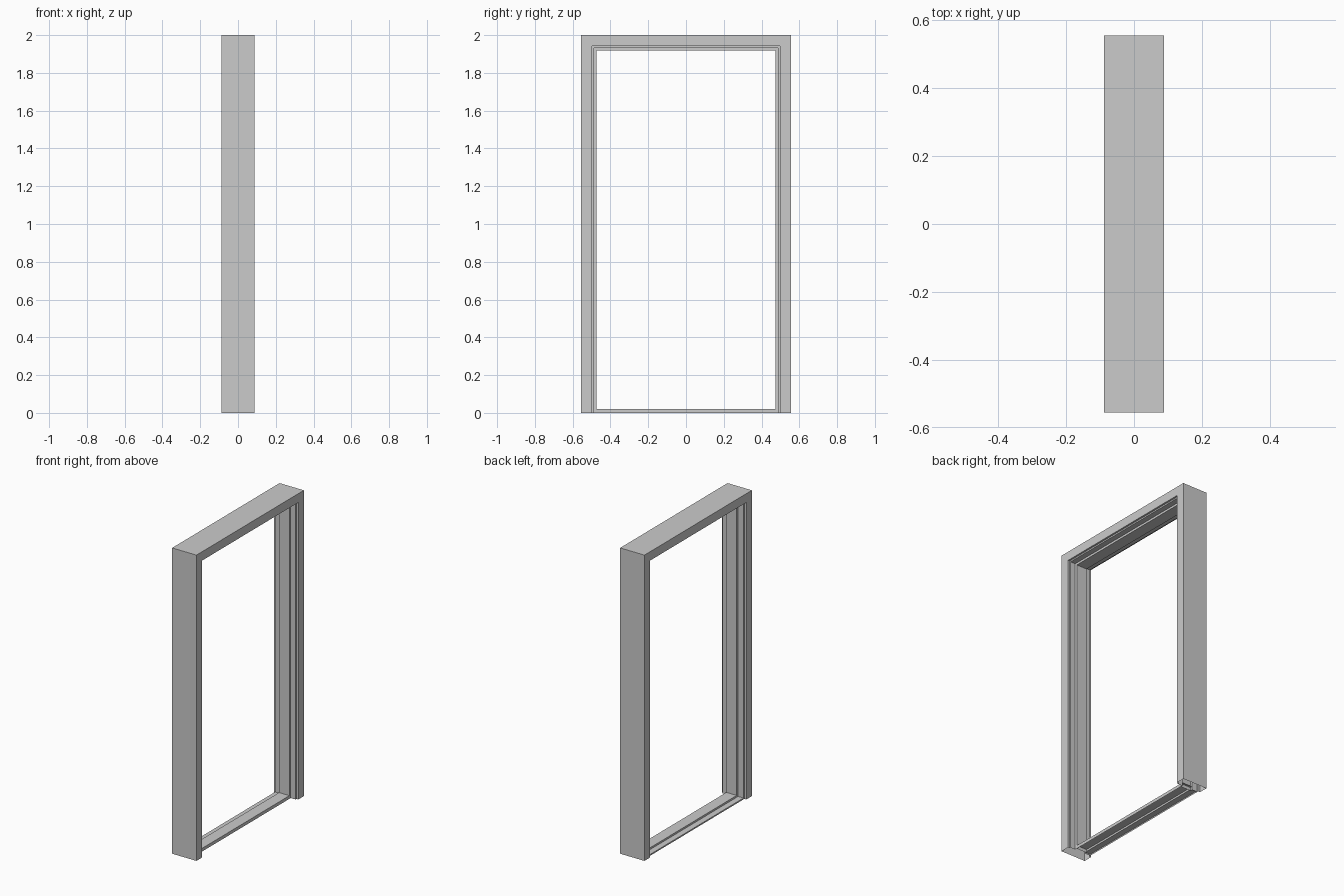
import bpy

if "Cube" in bpy.data.objects:
    bpy.data.objects.remove(bpy.data.objects["Cube"])

HALF_W = 0.555   # half width along y
HEIGHT = 2.0


def sweep(name, profile, stations, closed):
    """Skin a cross-section through stations; each maps (x, depth) to a point."""
    verts = [s(x, d) for s in stations for x, d in profile]
    n = len(profile)
    faces = []
    for k in range(len(stations) - 1):
        for i in range(n if closed else n - 1):
            j = (i + 1) % n
            faces.append((k * n + i, k * n + j, (k + 1) * n + j, (k + 1) * n + i))
    mesh = bpy.data.meshes.new(name)
    mesh.from_pydata(verts, [], faces)
    mesh.update()
    obj = bpy.data.objects.new(name, mesh)
    bpy.context.collection.objects.link(obj)
    return obj


# Hollow door frame: casing lips, rabbets and central stop, mitred at the head
frame_profile = [
    (-0.088, 0.0), (-0.088, 0.058), (-0.074, 0.058), (-0.074, 0.067),
    (-0.035, 0.067), (-0.035, 0.081), (0.040, 0.081), (0.040, 0.067),
    (0.076, 0.067), (0.076, 0.058), (0.088, 0.058), (0.088, 0.0),
]
sweep("door_frame", frame_profile, [
    lambda x, d: (x, -HALF_W + d, 0),
    lambda x, d: (x, -HALF_W + d, HEIGHT - d),
    lambda x, d: (x, HALF_W - d, HEIGHT - d),
    lambda x, d: (x, HALF_W - d, 0),
], closed=True)

# Stepped threshold, open underneath, running between the jambs
sill_profile = [(-0.074, 0.0), (-0.074, 0.009), (-0.035, 0.009),
                (-0.035, 0.021), (0.040, 0.021), (0.040, 0.0)]
sill_end = HALF_W - 0.067
sweep("threshold", sill_profile, [
    lambda x, d: (x, -sill_end, d),
    lambda x, d: (x, sill_end, d),
], closed=False)

# Consistent outward normals
import bmesh
for obj in bpy.context.collection.objects:
    bm = bmesh.new()
    bm.from_mesh(obj.data)
    bmesh.ops.recalc_face_normals(bm, faces=bm.faces)
    bm.to_mesh(obj.data)
    bm.free()
